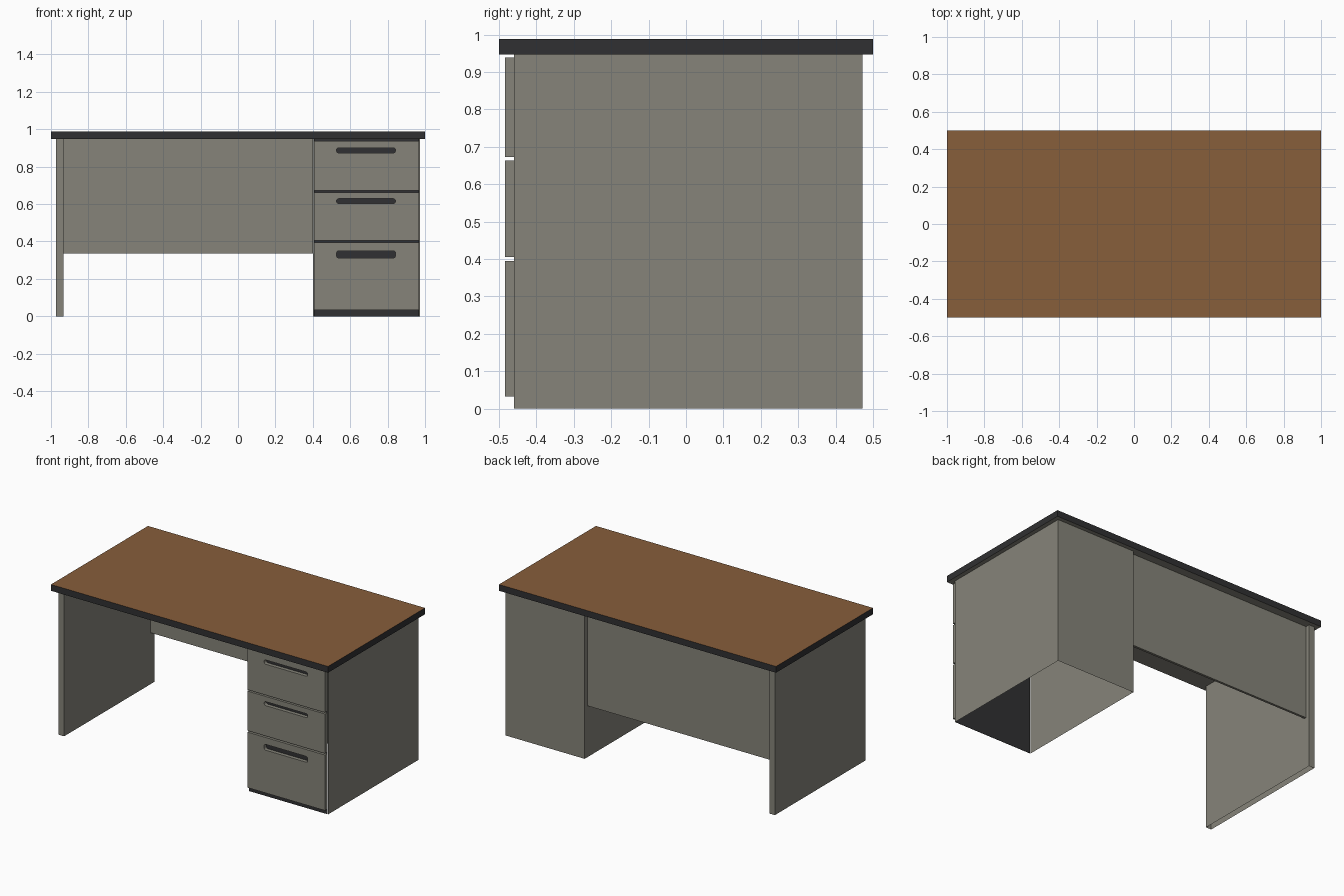
import bpy, bmesh, math

if "Cube" in bpy.data.objects:
    bpy.data.objects.remove(bpy.data.objects["Cube"])


def material(name, rgb):
    m = bpy.data.materials.new(name)
    m.diffuse_color = (*rgb, 1)
    m.use_nodes = True
    m.node_tree.nodes["Principled BSDF"].inputs["Base Color"].default_value = m.diffuse_color
    return m


GREY = material("warm grey", (0.238, 0.231, 0.194))
DARK = material("charcoal", (0.030, 0.030, 0.032))
WOOD = material("brown wood", (0.245, 0.112, 0.044))


def finish(name, bm, *mats):
    me = bpy.data.meshes.new(name)
    bm.to_mesh(me)
    bm.free()
    for m in mats:
        me.materials.append(m)
    ob = bpy.data.objects.new(name, me)
    bpy.context.collection.objects.link(ob)
    return ob


def box_mesh(lo, hi, drop=lambda n: False):
    """Box between two corners, without the faces whose normal passes drop."""
    bm = bmesh.new()
    bmesh.ops.create_cube(bm, size=1)
    for v in bm.verts:
        v.co = [(a + b) / 2 + c * (b - a) for a, b, c in zip(lo, hi, v.co)]
    bm.normal_update()
    bmesh.ops.delete(bm, geom=[f for f in bm.faces if drop(f.normal)], context="FACES_ONLY")
    return bm


TOP_Z = 0.947     # underside of the desktop
X0, X1 = 0.401, 0.972   # pedestal width
FRONT, BACK = -0.46, 0.472

# Desktop: charcoal edge, wooden upper face, grey underside
bm = box_mesh((-1, -0.5, TOP_Z), (1, 0.5, 0.988))
for f in bm.faces:
    f.material_index = 1 if f.normal.z > 0.5 else 2 if f.normal.z < -0.5 else 0
finish("desktop", bm, DARK, WOOD, GREY)

# Side leg (open underneath) and modesty panel
finish("left_leg_panel", box_mesh((-X1, FRONT, 0), (-0.933, BACK, TOP_Z),
                                  lambda n: abs(n.z) > 0.5), GREY)
finish("modesty_panel", box_mesh((-0.933, 0.43, 0.336), (X0, 0.445, TOP_Z)), GREY)

# Pedestal: thin shell, open underneath, with a slightly narrower charcoal front
finish("drawer_pedestal", box_mesh((X0, FRONT, 0), (X1, BACK, TOP_Z),
                                   lambda n: abs(n.z) > 0.5 or n.y < -0.5), GREY)
GAP = 0.005
finish("pedestal_front", box_mesh((X0 + GAP, FRONT, 0), (X1 - GAP, FRONT + 0.002, TOP_Z)), DARK)


def loop(bm, pts, y):
    vs = [bm.verts.new((x, y, z)) for x, z in pts]
    return [bm.edges.new((a, b)) for a, b in zip(vs, vs[1:] + vs[:1])]


def rounded(x0, x1, z0, z1, r):
    return [(cx + r * math.cos(math.radians(s + k * 22.5)), cz + r * math.sin(math.radians(s + k * 22.5)))
            for cx, cz, s in ((x1 - r, z1 - r, 0), (x0 + r, z1 - r, 90),
                              (x0 + r, z0 + r, 180), (x1 - r, z0 + r, 270))
            for k in range(5)]


# Drawer fronts with a rounded grip slot cut through to the charcoal front
for label, z0, z1, h0, h1 in (("top", 0.672, 0.938, 0.873, 0.901),
                              ("middle", 0.405, 0.663, 0.603, 0.629),
                              ("bottom", 0.033, 0.395, 0.312, 0.350)):
    bm = bmesh.new()
    a, b = X0 + GAP, X1 - GAP
    edges = loop(bm, [(a, z0), (b, z0), (b, z1), (a, z1)], -0.484)
    edges += loop(bm, rounded(0.527, 0.842, h0, h1, 0.0125), -0.484)
    bmesh.ops.triangle_fill(bm, use_beauty=True, edges=edges, normal=(0, -1, 0))
    ext = bmesh.ops.extrude_edge_only(bm, edges=edges)
    for v in ext["geom"]:
        if isinstance(v, bmesh.types.BMVert):
            v.co.y = FRONT
    bmesh.ops.recalc_face_normals(bm, faces=bm.faces)
    for f in bm.faces:   # make sure the visible face looks forward
        if abs(f.normal.y) > 0.5:
            if f.normal.y > 0:
                bmesh.ops.reverse_faces(bm, faces=bm.faces)
            break
    finish(label + "_drawer_front", bm, GREY)
